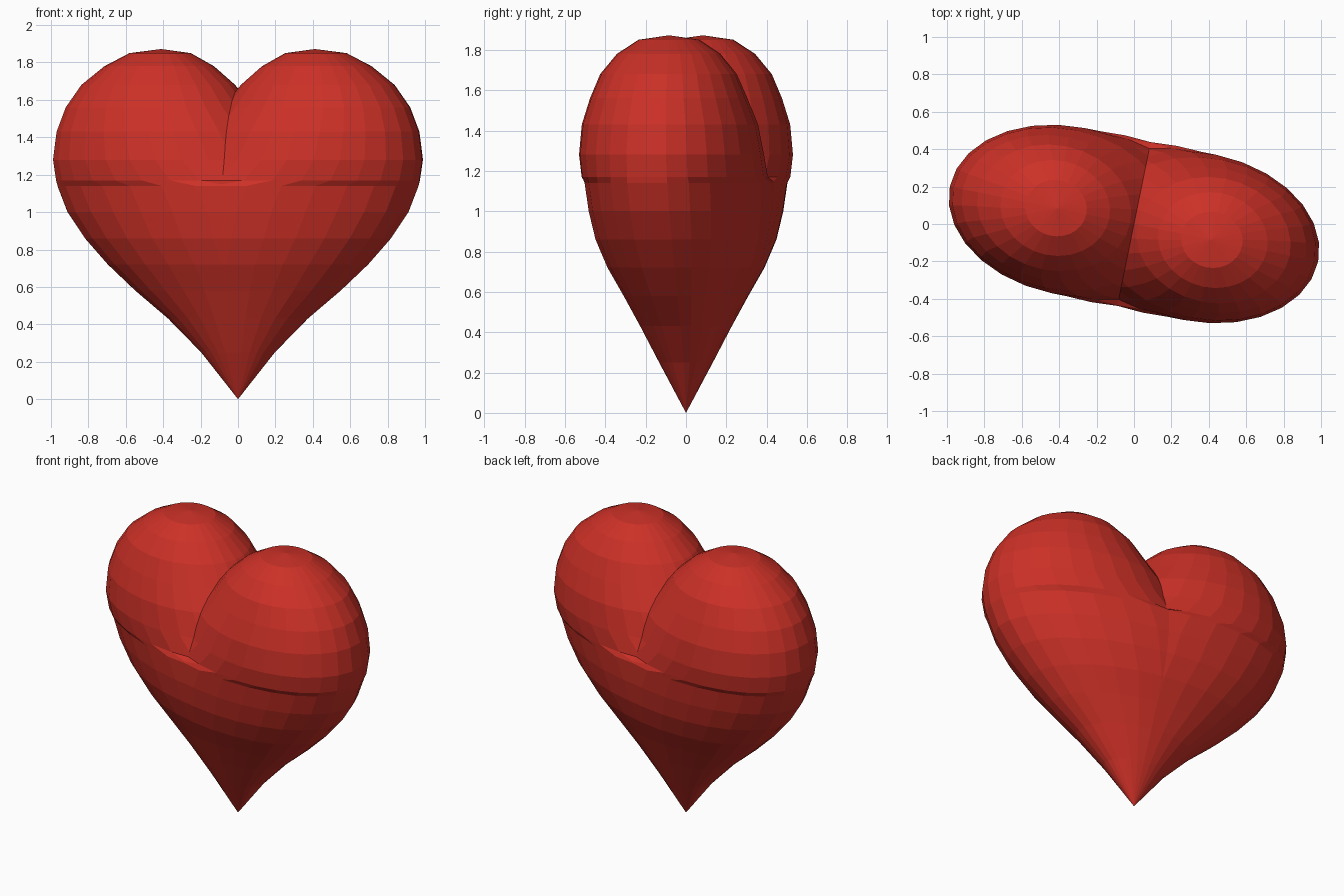
import bpy, bmesh
from math import sin, cos, pi, radians

if "Cube" in bpy.data.objects:
    bpy.data.objects.remove(bpy.data.objects["Cube"])

SEGMENTS = 28
# lobe cross-sections: height, centre offset, half width, half thickness
SECTIONS = [
    (0.25, 0.00, 0.20, 0.13), (0.43, 0.00, 0.38, 0.22),
    (0.58, 0.00, 0.56, 0.295), (0.72, 0.01, 0.70, 0.37),
    (0.86, 0.05, 0.785, 0.42), (1.00, 0.08, 0.85, 0.445),
    (1.14, 0.14, 0.845, 0.455), (1.17, 0.28, 0.71, 0.45),
    (1.28, 0.36, 0.645, 0.45), (1.43, 0.40, 0.585, 0.43),
    (1.56, 0.43, 0.505, 0.385), (1.68, 0.435, 0.415, 0.335),
    (1.78, 0.43, 0.295, 0.255), (1.85, 0.425, 0.165, 0.15),
]

# one lobe lofted from elliptical rings, closed to a point at both ends
bm = bmesh.new()
rings = []
for z, c, a, b in SECTIONS:
    rings.append([bm.verts.new((c + a * cos(2 * pi * i / SEGMENTS),
                                b * sin(2 * pi * i / SEGMENTS), z))
                  for i in range(SEGMENTS)])
tip = bm.verts.new((0, 0, 0))
crown = bm.verts.new((0.42, 0, 1.872))
for i in range(SEGMENTS):
    j = (i + 1) % SEGMENTS
    bm.faces.new((tip, rings[0][j], rings[0][i]))
    bm.faces.new((rings[-1][i], rings[-1][j], crown))
    for lo, hi in zip(rings, rings[1:]):
        bm.faces.new((lo[i], lo[j], hi[j], hi[i]))

# trim at the cleft plane
bmesh.ops.bisect_plane(bm, geom=bm.verts[:] + bm.edges[:] + bm.faces[:], dist=1e-4,
                       plane_co=(0, 0, 0), plane_no=(1, 0, 0), clear_inner=True)
bmesh.ops.recalc_face_normals(bm, faces=bm.faces[:])
mesh = bpy.data.meshes.new("heart")
bm.to_mesh(mesh)
bm.free()
heart = bpy.data.objects.new("heart", mesh)
bpy.context.collection.objects.link(heart)

# second lobe, then turn the heart slightly about the vertical
mirror = heart.modifiers.new("second_lobe", 'MIRROR')
mirror.use_clip = True
mirror.merge_threshold = 0.001
heart.rotation_euler.z = radians(-11.5)

red = bpy.data.materials.new("red")
red.diffuse_color = (0.6, 0.03, 0.02, 1)
red.use_nodes = True
red.node_tree.nodes["Principled BSDF"].inputs["Base Color"].default_value = red.diffuse_color
mesh.materials.append(red)
